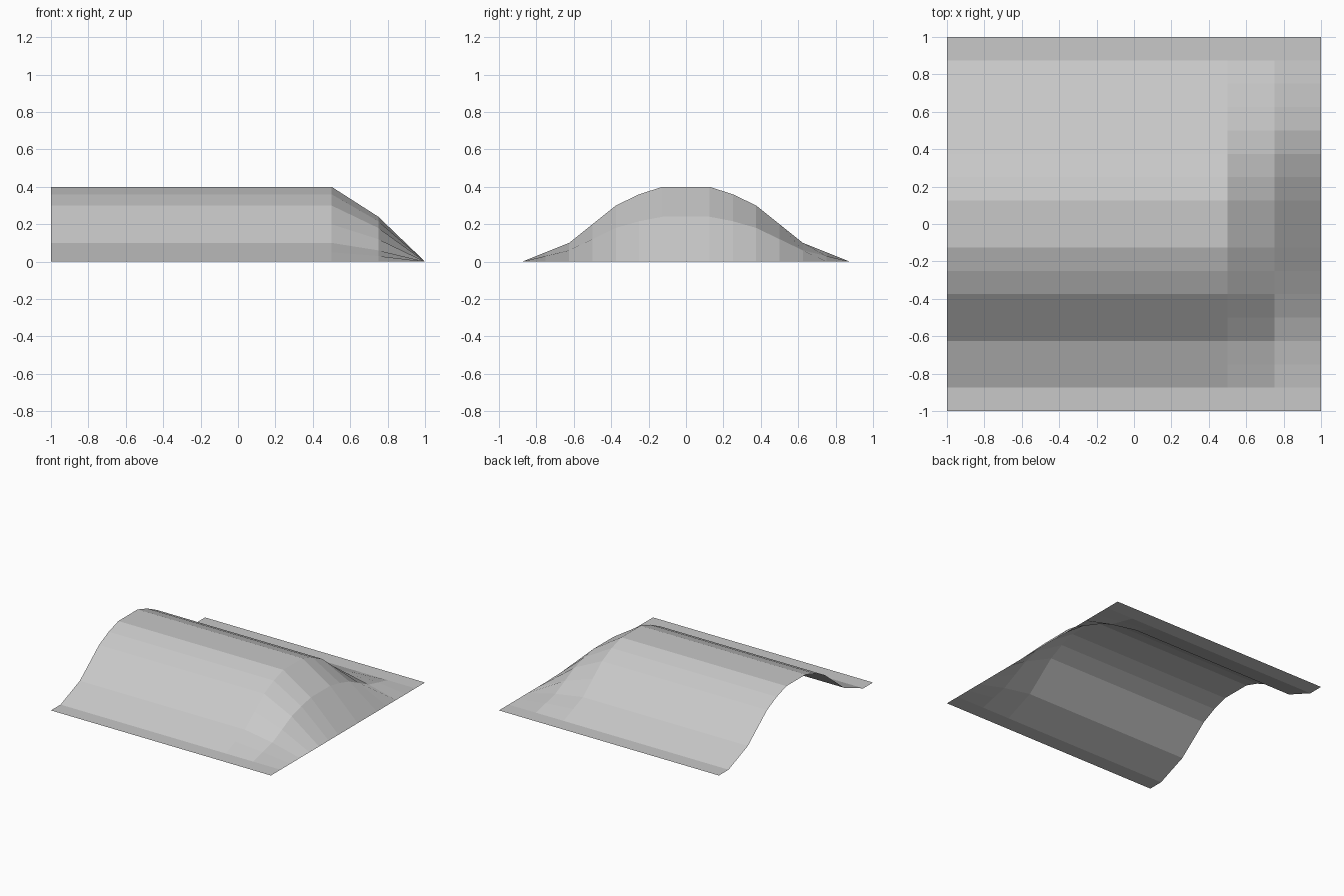
import bpy
import bmesh

# Remove the default cube
cube = bpy.data.objects.get("Cube")
if cube:
    bpy.data.objects.remove(cube, do_unlink=True)

# Plain grey material
grey = bpy.data.materials.new("light_grey")
grey.use_nodes = True
colour = (0.58, 0.58, 0.58, 1.0)
grey.diffuse_color = colour
grey.node_tree.nodes["Principled BSDF"].inputs["Base Color"].default_value = colour

# Half cross-section heights from the ridge centre out to the flat rim
half_profile = [0.4, 0.4, 0.36, 0.3, 0.2, 0.1, 0.05, 0.0, 0.0]
step = 1.0 / (len(half_profile) - 1)
profile = [(i * step, half_profile[abs(i)])
           for i in range(1 - len(half_profile), len(half_profile))]

# Stations along the ridge: x position and height scale, tapering at the end
stations = [(-1.0, 1.0), (0.5, 1.0), (0.75, 0.6), (1.0, 0.0)]

# Loft the cross-section through the stations as an open sheet
bm = bmesh.new()
rows = [[bm.verts.new((x, y, z * scale)) for y, z in profile]
        for x, scale in stations]
for near, far in zip(rows, rows[1:]):
    for i in range(len(profile) - 1):
        bm.faces.new((near[i], far[i], far[i + 1], near[i + 1]))

mesh = bpy.data.meshes.new("ridge_end_sheet")
bm.to_mesh(mesh)
bm.free()
mesh.materials.append(grey)
ridge = bpy.data.objects.new("ridge_end_sheet", mesh)
bpy.context.collection.objects.link(ridge)
